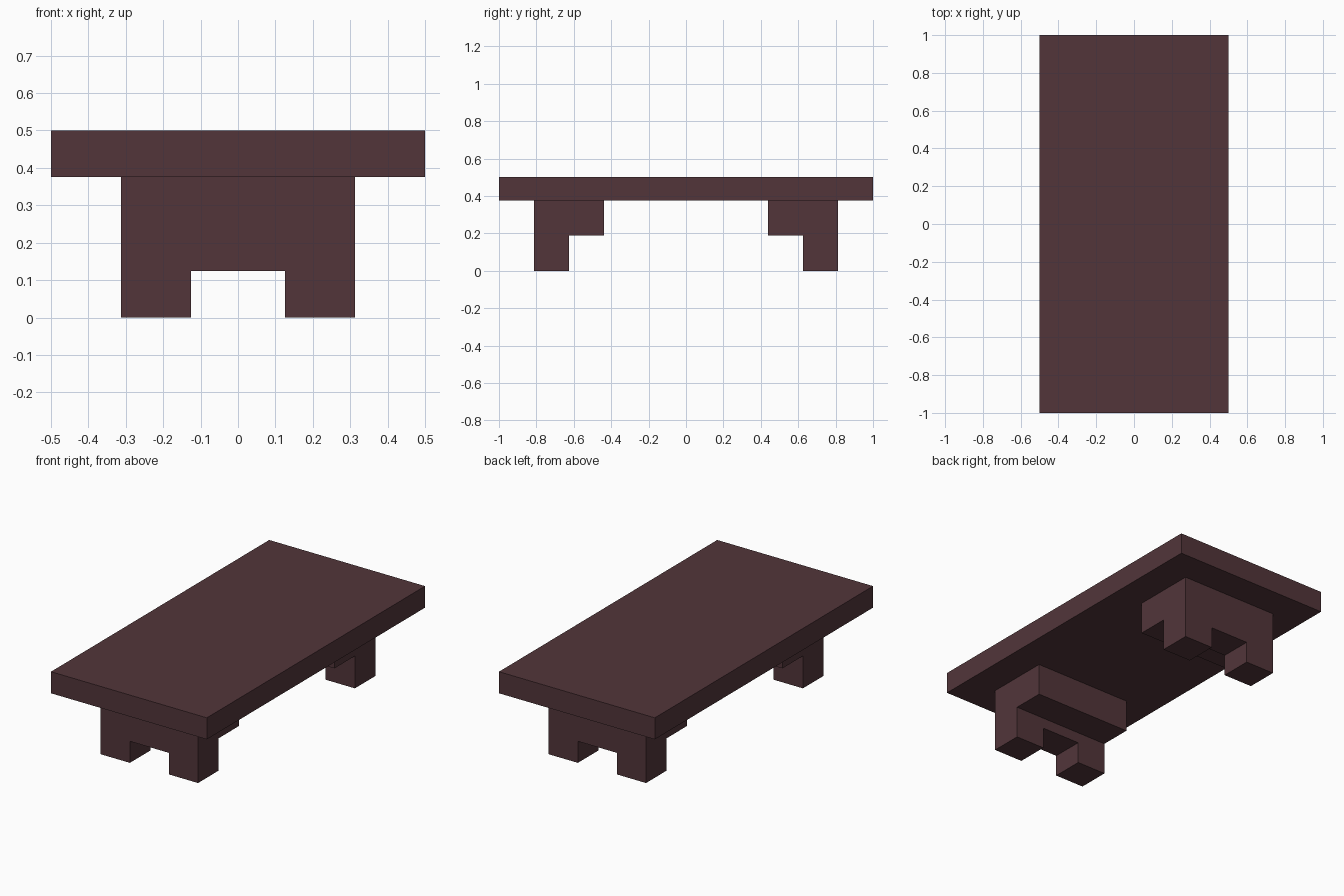
import bpy
import bmesh

if "Cube" in bpy.data.objects:
    bpy.data.objects.remove(bpy.data.objects["Cube"])

# One flat colour for the whole table
wood = bpy.data.materials.new("dark reddish brown wood")
wood.diffuse_color = (0.084, 0.036, 0.042, 1.0)
wood.use_nodes = True
wood.node_tree.nodes["Principled BSDF"].inputs["Base Color"].default_value = wood.diffuse_color


def extrude_x(name, profile, half_width):
    """Extrude a closed (y, z) profile along x, centred on x = 0."""
    bm = bmesh.new()
    face = bm.faces.new([bm.verts.new((-half_width, y, z)) for y, z in profile])
    new = bmesh.ops.extrude_face_region(bm, geom=[face])["geom"]
    verts = [g for g in new if isinstance(g, bmesh.types.BMVert)]
    bmesh.ops.translate(bm, verts=verts, vec=(2 * half_width, 0, 0))
    bmesh.ops.recalc_face_normals(bm, faces=bm.faces)
    mesh = bpy.data.meshes.new(name)
    bm.to_mesh(mesh)
    bm.free()
    mesh.materials.append(wood)
    obj = bpy.data.objects.new(name, mesh)
    bpy.context.collection.objects.link(obj)
    return obj


def rect(y0, y1, z0, z1):
    return [(y0, z0), (y1, z0), (y1, z1), (y0, z1)]


# Table top slab
extrude_x("table_top", rect(-1, 1, 0.375, 0.5), 0.5)

# End supports: L-shaped from the side, bracket pointing inwards
leg = extrude_x("end_supports", [
    (-0.8125, 0), (-0.625, 0), (-0.625, 0.1875),
    (-0.4375, 0.1875), (-0.4375, 0.375), (-0.8125, 0.375)], 0.3125)

# Notch that splits the bottom of each support into two feet
cutter = extrude_x("foot_notch_cutter", rect(-0.9, -0.5, -0.1, 0.125), 0.125)
cutter.hide_render = True
cutter.hide_viewport = True
cutter.display_type = 'WIRE'

notch = leg.modifiers.new("notch", 'BOOLEAN')
notch.operation = 'DIFFERENCE'
notch.solver = 'EXACT'
notch.object = cutter

# Same support at the back
mirror = leg.modifiers.new("mirror", 'MIRROR')
mirror.use_axis = (False, True, False)
mirror.use_mirror_merge = False
